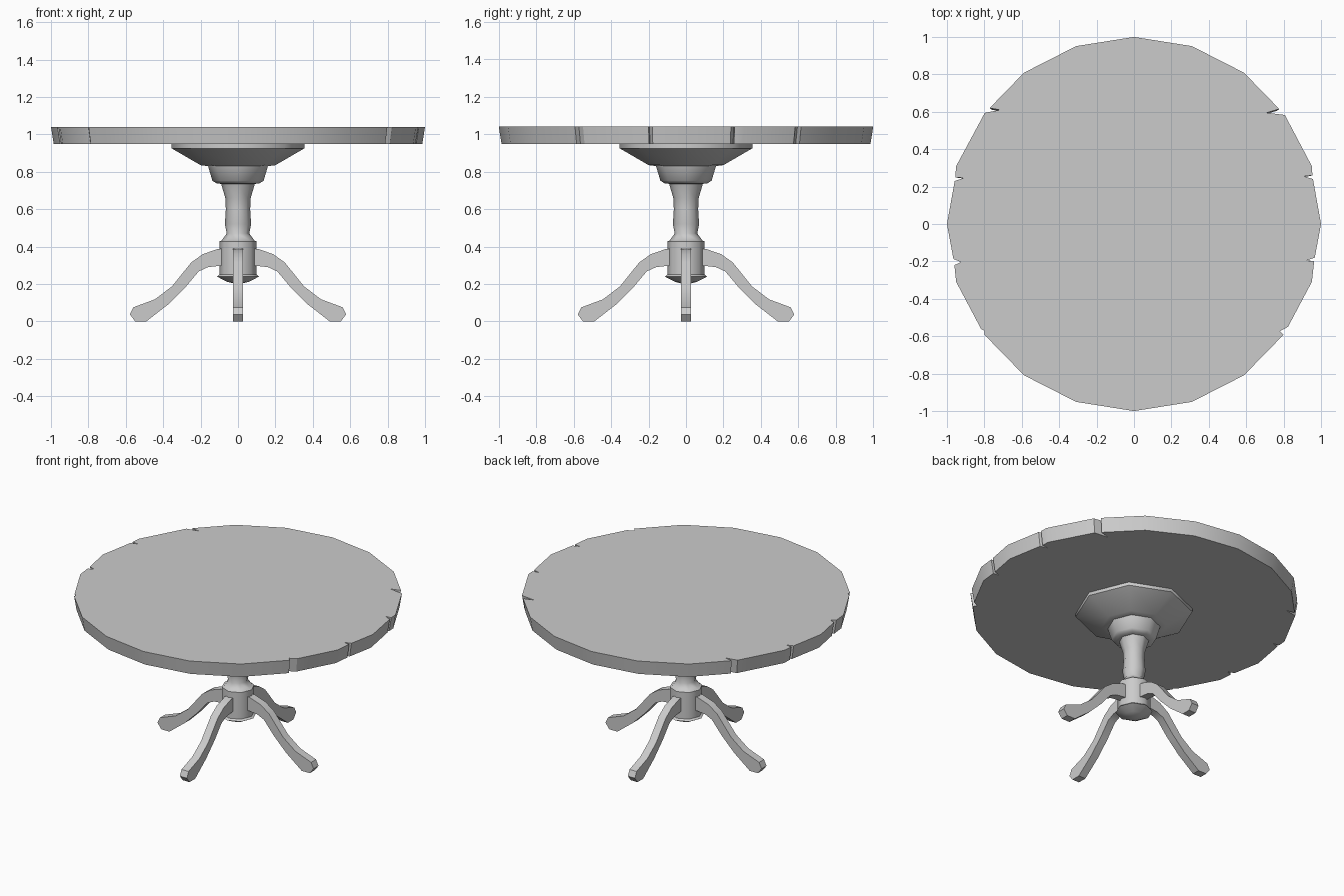
import bpy, bmesh, math

if "Cube" in bpy.data.objects:
    bpy.data.objects.remove(bpy.data.objects["Cube"], do_unlink=True)

grey = bpy.data.materials.new("plain grey")
grey.use_nodes = True
colour = (0.6, 0.6, 0.6, 1)
grey.diffuse_color = colour
grey.node_tree.nodes["Principled BSDF"].inputs["Base Color"].default_value = colour


def finish(name, bm, angle):
    """Turn a bmesh into a named object with smooth shading below the angle."""
    bmesh.ops.remove_doubles(bm, verts=bm.verts, dist=0.0001)
    bmesh.ops.recalc_face_normals(bm, faces=bm.faces)
    mesh = bpy.data.meshes.new(name)
    bm.to_mesh(mesh)
    bm.free()
    mesh.materials.append(grey)
    obj = bpy.data.objects.new(name, mesh)
    bpy.context.collection.objects.link(obj)
    bpy.ops.object.select_all(action='DESELECT')
    obj.select_set(True)
    bpy.context.view_layer.objects.active = obj
    bpy.ops.object.shade_smooth_by_angle(angle=math.radians(angle))
    return obj


def prism(bm, lower, upper):
    """Close the space between two matching loops of points."""
    a = [bm.verts.new(p) for p in lower]
    b = [bm.verts.new(p) for p in upper]
    bm.faces.new(a)
    bm.faces.new(b)
    for i in range(len(a)):
        j = (i + 1) % len(a)
        bm.faces.new((a[i], a[j], b[j], b[i]))


# Table top: twenty-sided plate with chips where the board ends meet
ring = [(math.cos(math.tau * i / 20), math.sin(math.tau * i / 20)) for i in range(20)]
half = sorted([(x, y) for x, y in ring if x > -0.01], key=lambda p: -p[1])


def rim_x(y):
    for (x1, y1), (x2, y2) in zip(half, half[1:]):
        if y2 <= y <= y1:
            return x1 + (x2 - x1) * (y1 - y) / (y1 - y2)


def chipped_side(chips):
    """Rim points from back to front; each chip is upper y, tip y, tip x, lower y."""
    points = [p for p in half
              if not any(lo - 0.02 < p[1] < hi + 0.02 for hi, _, _, lo in chips)]
    for hi, tip_y, tip_x, lo in chips:
        points += [(rim_x(hi) - 0.005, hi), (tip_x, tip_y), (rim_x(lo) - 0.005, lo)]
    return sorted(points, key=lambda p: -p[1])


left_side = chipped_side([(.615, .595, .71, .583), (.26, .255, .91, .24),
                          (-.18, -.195, .92, -.2), (-.55, -.572, .78, -.593)])
right_side = chipped_side([(.62, .61, .716, .594), (.25, .246, .91, .23),
                           (-.187, -.203, .925, -.22), (-.56, -.572, .8, -.593)])
outline = left_side + [(-x, y) for x, y in reversed(right_side[1:-1])]
bm = bmesh.new()
prism(bm, [(x * 0.985, y * 0.985, 0.947) for x, y in outline],
      [(x, y, 1.04) for x, y in outline])
finish("table_top", bm, 30)

# Pedestal: octagonal turned column from the flared support to the lower hub
profile = [(0, .95), (.355, .95), (.355, .925), (.2, .835), (.16, .83), (.137, .752),
           (.115, .738), (.09, .735), (.068, .66), (.065, .6), (.07, .52), (.06, .47),
           (.088, .432), (.1, .428), (.1, .25), (.113, .24), (.06, .212), (0, .197)]
bm = bmesh.new()
verts = [bm.verts.new((r, 0, z)) for r, z in profile]
edges = [bm.edges.new(pair) for pair in zip(verts, verts[1:])]
bmesh.ops.spin(bm, geom=verts + edges, axis=(0, 0, 1), cent=(0, 0, 0),
               angle=math.tau, steps=8)
finish("pedestal", bm, 46)

# Four curved legs, one profile turned about the column
leg = [(.07, .39), (.107, .387), (.187, .36), (.25, .315), (.353, .187), (.444, .118),
       (.56, .075), (.578, .037), (.55, 0), (.49, 0), (.374, .09), (.283, .18),
       (.21, .267), (.16, .29), (.07, .3)]
for i, name in enumerate(("left", "back", "right", "front")):
    bm = bmesh.new()
    prism(bm, [(r, -0.026, z) for r, z in leg], [(r, 0.026, z) for r, z in leg])
    finish(name + "_leg", bm, 30).rotation_euler.z = i * math.pi / 2
